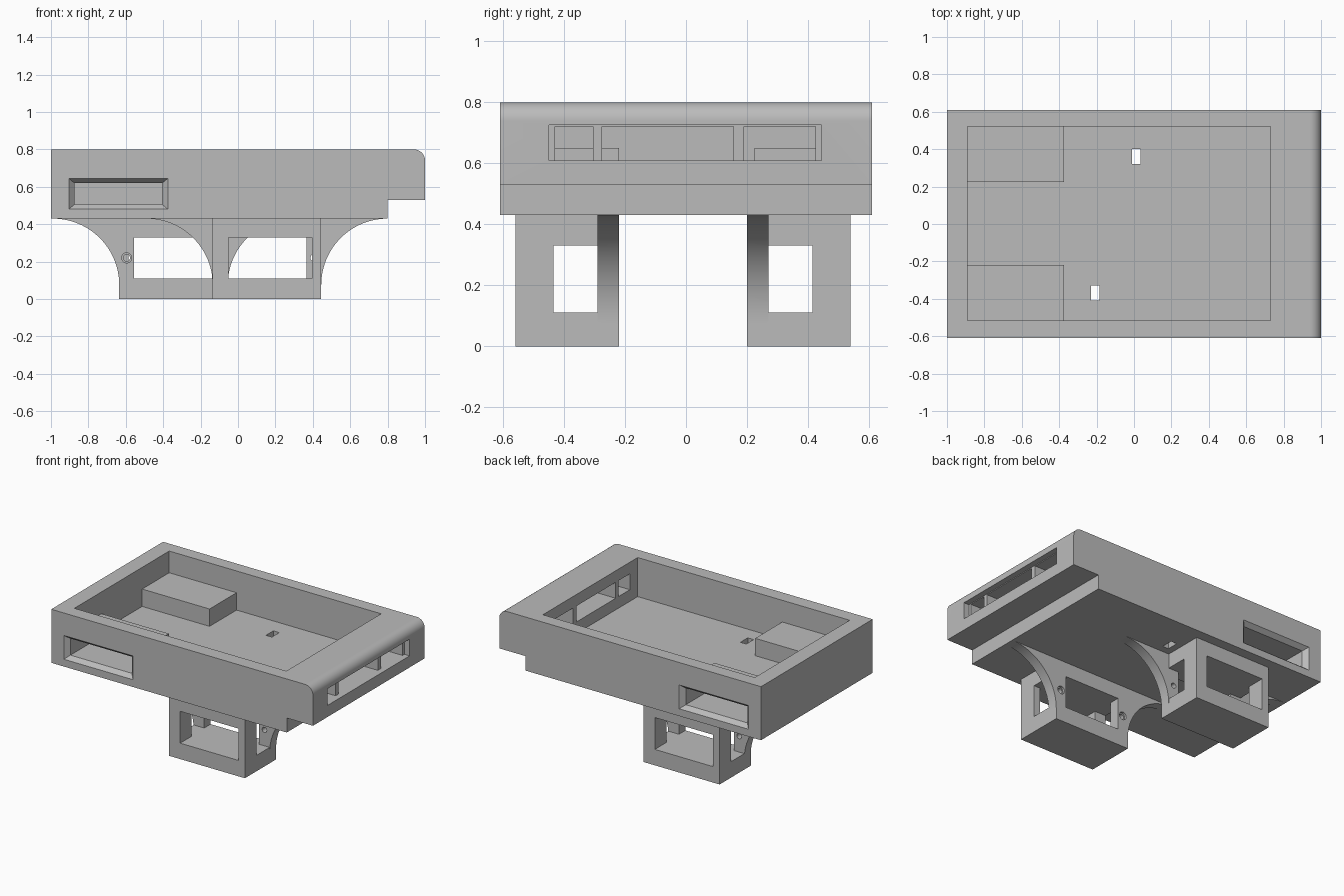
import bpy, bmesh, math
from mathutils import Matrix, Vector

default = bpy.data.objects.get("Cube")
if default:
    bpy.data.objects.remove(default, do_unlink=True)

grey = bpy.data.materials.new("plain grey")
grey.use_nodes = True
colour = (0.5, 0.5, 0.5, 1)
grey.diffuse_color = colour
grey.node_tree.nodes["Principled BSDF"].inputs["Base Color"].default_value = colour


def finish(name, bm):
    bmesh.ops.recalc_face_normals(bm, faces=bm.faces)
    mesh = bpy.data.meshes.new(name)
    bm.to_mesh(mesh)
    bm.free()
    mesh.materials.append(grey)
    ob = bpy.data.objects.new(name, mesh)
    bpy.context.collection.objects.link(ob)
    return ob


def box(name, x, y, z):
    """Box from (low, high) ranges."""
    bm = bmesh.new()
    bmesh.ops.create_cube(bm, size=1)
    for v in bm.verts:
        v.co = Vector([(r[0] + r[1]) / 2 + c * (r[1] - r[0])
                       for r, c in zip((x, y, z), v.co)])
    return finish(name, bm)


def extrude(name, profile, y):
    """Extrude an x-z profile along y."""
    bm = bmesh.new()
    face = bm.faces.new([bm.verts.new((px, y[0], pz)) for px, pz in profile])
    new = bmesh.ops.extrude_face_region(bm, geom=[face])["geom"]
    moved = [g for g in new if isinstance(g, bmesh.types.BMVert)]
    bmesh.ops.translate(bm, verts=moved, vec=(0, y[1] - y[0], 0))
    return finish(name, bm)


def cone(name, centre, r1, r2, depth):
    """Round cutter along y."""
    bm = bmesh.new()
    bmesh.ops.create_cone(bm, cap_ends=True, segments=24, radius1=r1, radius2=r2, depth=depth)
    bmesh.ops.transform(bm, verts=bm.verts,
                        matrix=Matrix.Translation(centre) @ Matrix.Rotation(math.pi / 2, 4, "X"))
    return finish(name, bm)


def boolean(ob, other, operation="DIFFERENCE"):
    mod = ob.modifiers.new("cut", "BOOLEAN")
    mod.operation, mod.solver, mod.object = operation, "EXACT", other
    bpy.context.view_layer.objects.active = ob
    bpy.ops.object.modifier_apply(modifier=mod.name)
    bpy.data.objects.remove(other, do_unlink=True)


def arc(cx, cz, r, start, end, steps):
    angles = [math.radians(start + (end - start) * i / steps) for i in range(steps + 1)]
    return [(cx + r * math.cos(a), cz + r * math.sin(a)) for a in angles]


def smooth(ob):
    bpy.ops.object.select_all(action="DESELECT")
    ob.select_set(True)
    bpy.context.view_layer.objects.active = ob
    bpy.ops.object.shade_smooth_by_angle(angle=math.radians(30))


# Tray body with rounded nose and stepped underside
BOTTOM, TOP, FLOOR, HALF = 0.43, 0.80, 0.53, 0.61
profile = [(-1, BOTTOM), (0.8, BOTTOM), (0.8, FLOOR), (1, FLOOR)]
profile += arc(0.94, TOP - 0.06, 0.06, 0, 90, 12) + [(-1, TOP)]
body = extrude("tray_body", profile, (-HALF, HALF))

# Open tray
boolean(body, box("cutter", (-0.89, 0.73), (-0.515, 0.52), (FLOOR, 1)))

# Raised housings in the two rear corners
for y in ((-0.56, -0.22), (0.225, 0.56)):
    boolean(body, box("housing", (-0.95, -0.375), y, (FLOOR - 0.05, 0.65)), "UNION")

# Side pockets with a chamfered mouth
for side in (-1, 1):
    span = sorted((side * 0.25, side * 0.7))
    boolean(body, box("cutter", (-0.875, -0.405), span, (0.505, 0.62)))
    mouth = box("cutter", (-0.905, -0.375), sorted((side * 0.58, side * HALF)), (0.48, 0.645))
    for v in mouth.data.vertices:
        if abs(v.co.y) < 0.6:
            v.co.x = -0.875 if v.co.x < -0.6 else -0.405
            v.co.z = 0.505 if v.co.z < 0.55 else 0.62
        else:
            v.co.y = side * (HALF + 0.0005)
    boolean(body, mouth)

# Nose slot with three windows into the tray
boolean(body, box("cutter", (0.96, 1.1), (-0.45, 0.445), (0.61, 0.725)))
for y in ((-0.43, -0.305), (-0.275, 0.155), (0.19, 0.425)):
    boolean(body, box("cutter", (0.7, 1.1), y, (0.61, 0.72)))

# Small slots through the tray floor
for x, y in ((-0.23, -0.41), (-0.01, 0.32)):
    boolean(body, box("cutter", (x, x + 0.045), (y, y + 0.08), (0.3, 0.6)))
smooth(body)


# Leg: hollow box with a flared mounting plate on its inner side
def make_leg(name):
    left, right, flare = -0.135, 0.445, 0.355
    start = BOTTOM - flare
    outline = [(left, 0), (right, 0)]
    outline += arc(right + flare, start, flare, 180, 90, 24)
    outline += arc(left - flare, start, flare, 90, 0, 24)
    leg = extrude(name, outline, (-0.29, -0.22))
    boolean(leg, box("shell", (left, right), (-0.56, -0.29), (0, BOTTOM)), "UNION")
    low, high = 0.11, 0.33
    boolean(leg, box("cutter", (-0.05, 0.395), (-0.7, -0.29), (low, high)))
    boolean(leg, box("cutter", (-0.055, 0.365), (-0.4, -0.1), (low, high)))
    boolean(leg, box("cutter", (-0.3, 0.6), (-0.435, -0.29), (low, high)))
    for x in (left + 0.04, right - 0.04):
        boolean(leg, cone("cutter", (x, -0.27, 0.22), 0.018, 0.018, 0.2))
        boolean(leg, cone("cutter", (x, -0.22, 0.22), 0.027, 0.027, 0.03))
    return leg


front_leg = make_leg("front_leg")
back_leg = make_leg("back_leg")
back_leg.data.transform(Matrix.Translation((-0.19, -0.02, 0)) @ Matrix.Rotation(math.pi, 4, "Z"))
for leg in (front_leg, back_leg):
    smooth(leg)
